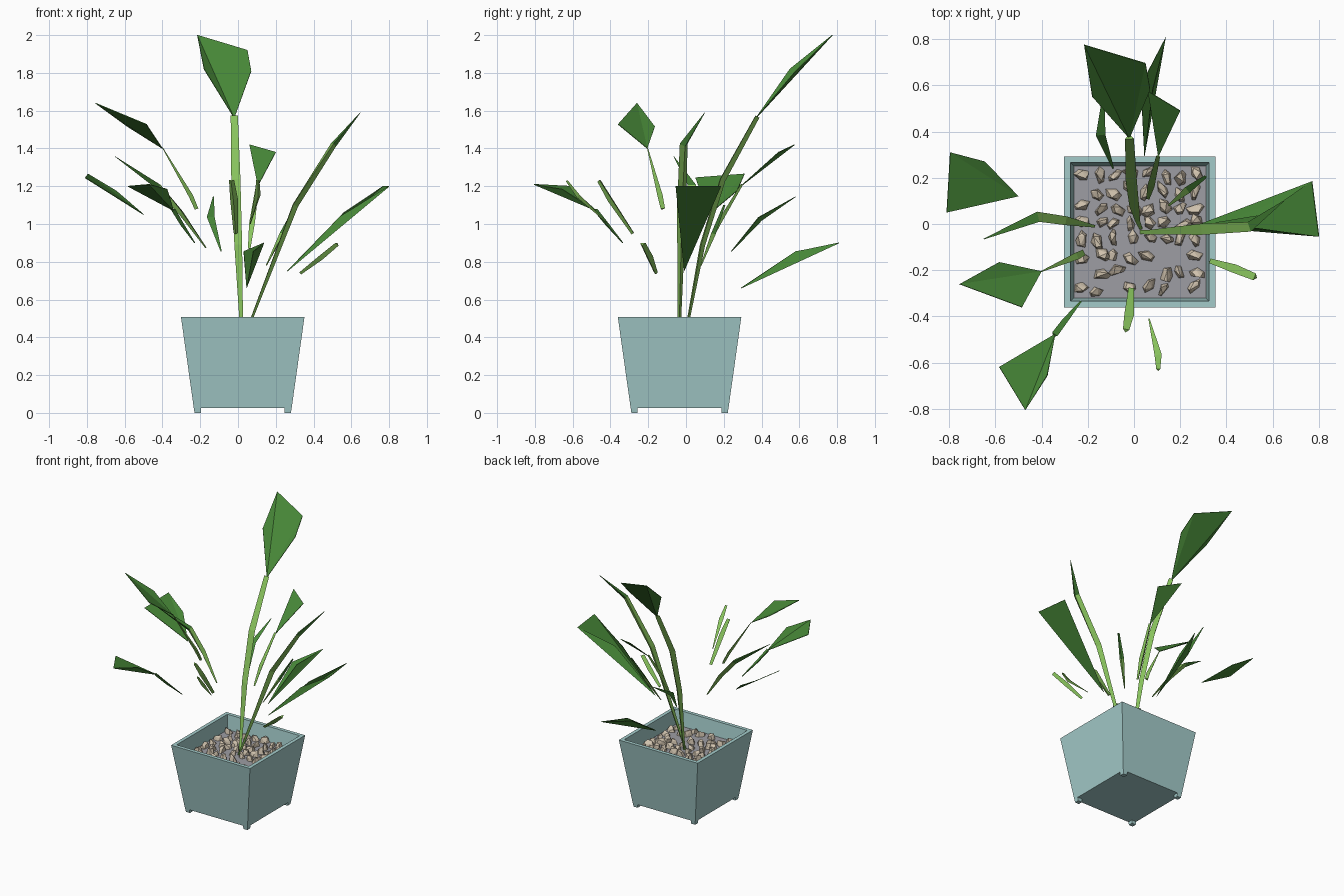
import bpy, bmesh, math, random
from mathutils import Vector

if "Cube" in bpy.data.objects:
    bpy.data.objects.remove(bpy.data.objects["Cube"])

random.seed(7)


def material(name, r, g, b):
    m = bpy.data.materials.new(name)
    m.diffuse_color = (r, g, b, 1)
    m.use_nodes = True
    m.node_tree.nodes["Principled BSDF"].inputs["Base Color"].default_value = m.diffuse_color
    return m


GLAZE = material("pale_teal_glaze", .37, .60, .59)
LEAF = material("leaf_green", .065, .25, .04)
STEM = material("stem_green", .25, .55, .11)
STONE = material("tan_stone", .63, .54, .42)
SOIL = material("grey_soil", .34, .34, .37)


def add_object(name, bm, *mats):
    bmesh.ops.recalc_face_normals(bm, faces=bm.faces[:])
    me = bpy.data.meshes.new(name)
    bm.to_mesh(me)
    bm.free()
    for m in mats:
        me.materials.append(m)
    ob = bpy.data.objects.new(name, me)
    bpy.context.collection.objects.link(ob)
    return ob


CX, CY = .025, -.034    # pot axis


def square(bm, half, z):
    return [bm.verts.new((CX + sx * half, CY + sy * half, z))
            for sx, sy in ((-1, -1), (1, -1), (1, 1), (-1, 1))]


def bridge(bm, a, b):
    n = len(a)
    for i in range(n):
        bm.faces.new((a[i], a[(i + 1) % n], b[(i + 1) % n], b[i]))


# Pot: tapered square shell, open at the top
bm = bmesh.new()
rings = [square(bm, h, z) for h, z in
         ((.259, .025), (.327, .508), (.300, .508), (.284, .39))]
for a, b in zip(rings, rings[1:]):
    bridge(bm, a, b)
bm.faces.new(rings[0])
bm.faces.new(rings[-1])
add_object("pot", bm, GLAZE)

# Four little feet under the pot corners
bm = bmesh.new()
for sx in (-1, 1):
    for sy in (-1, 1):
        loops = []
        for half, z in ((.255, 0), (.259, .026)):
            loops.append([bm.verts.new((CX + sx * u, CY + sy * v, z)) for u, v in
                          ((half, half), (.222, half), (.222, .222), (half, .222))])
        bridge(bm, *loops)
        bm.faces.new(loops[0])
        bm.faces.new(loops[1])
add_object("pot_feet", bm, GLAZE)

# Soil surface
bm = bmesh.new()
bm.faces.new(square(bm, .2855, .402))
add_object("soil", bm, SOIL)

# Angular stones: random convex hulls on a jittered grid
bm = bmesh.new()
N = 8
for i in range(N):
    for j in range(N):
        if random.random() < .1:
            continue
        x = CX - .245 + .49 * i / (N - 1) + random.uniform(-.014, .014)
        y = CY - .245 + .49 * j / (N - 1) + random.uniform(-.014, .014)
        ang = random.uniform(0, math.pi)
        a, b = random.uniform(.032, .045), random.uniform(.02, .03)
        pts = []
        for k in range(10):
            t = k * math.tau / 5 + random.uniform(-.4, .4)
            r = 1 if k < 5 else .65
            u, v = a * r * math.cos(t), b * r * math.sin(t)
            z = .398 if k < 5 else .415 + random.uniform(0, .03)
            pts.append(bm.verts.new((x + u * math.cos(ang) - v * math.sin(ang),
                                     y + u * math.sin(ang) + v * math.cos(ang), z)))
        hull = bmesh.ops.convex_hull(bm, input=pts)
        junk = {g for g in hull["geom_interior"] + hull["geom_unused"]
                if isinstance(g, bmesh.types.BMVert)}
        bmesh.ops.delete(bm, geom=list(junk), context='VERTS')
add_object("stones", bm, STONE)


def stem(name, path, leaf_from=99):
    """Three-sided tapered stalk; path rows are x, y, z, radius.
    Segments from leaf_from on are leaf green."""
    bm = bmesh.new()
    pts = [Vector(p[:3]) for p in path]
    loops = []
    for i, p in enumerate(path):
        d = (pts[min(i + 1, len(pts) - 1)] - pts[max(i - 1, 0)]).normalized()
        side = d.cross(Vector((0, 0, 1))).normalized()
        up = side.cross(d)
        loops.append([bm.verts.new(pts[i] + p[3] * (
            side * math.cos(t) + up * .7 * math.sin(t)))
            for t in (math.pi / 6, math.pi * 5 / 6, math.pi * 3 / 2)])
    for i in range(len(loops) - 1):
        bridge(bm, loops[i], loops[i + 1])
        bm.faces.ensure_lookup_table()
        for f in bm.faces[-3:]:
            f.material_index = int(i >= leaf_from)
    bm.faces.new(loops[0])
    bm.faces.new(loops[-1]).material_index = int(leaf_from < 99)
    add_object(name, bm, STEM, LEAF)


def blade(name, outline):
    """Flat leaf: fan from the first outline point, very thin."""
    bm = bmesh.new()
    vs = [bm.verts.new(p) for p in outline]
    for a, b in zip(vs[1:], vs[2:]):
        bm.faces.new((vs[0], a, b))
    mod = add_object(name, bm, LEAF).modifiers.new("thin", 'SOLIDIFY')
    mod.thickness = .004
    mod.offset = 0


# Tall back leaf on its long stalk
stem("tall_stem", [(.03, -.02, .40, .008), (.015, .015, .51, .012), (.0, .085, .89, .024),
                   (-.012, .19, 1.235, .028), (-.02, .375, 1.57, .022)])
blade("tall_leaf", [(-.02, .37, 1.56), (.07, .58, 1.81), (.05, .695, 1.92),
                    (-.216, .775, 2.0), (-.18, .55, 1.82)])

# Second rooted stalk, leaning right
stem("right_stem", [(.03, -.035, .40, .010), (.075, -.035, .51, .012), (.30, -.022, 1.1, .028),
                    (.505, -.01, 1.42, .025), (.648, .10, 1.59, .002)], 3)

# Broad leaf on the right
blade("right_leaf", [(.26, -.01, .75), (.54, -.02, 1.04), (.80, -.055, 1.2),
                     (.77, .185, 1.2), (.56, .04, 1.06)])

# Upper left leaf with thin stalk
stem("upper_left_stem", [(-.22, -.125, 1.08, .015), (-.25, -.14, 1.15, .018),
                         (-.40, -.205, 1.405, .003)])
blade("upper_left_leaf", [(-.40, -.205, 1.40), (-.485, -.36, 1.528),
                          (-.755, -.26, 1.64), (-.583, -.165, 1.515)])

# Far left leaf
blade("far_left_leaf", [(-.50, .12, 1.05), (-.81, .05, 1.245),
                        (-.795, .31, 1.265), (-.645, .27, 1.175)])

# Front left leaf with short stalk
stem("front_left_stem", [(-.23, -.335, .90, .004), (-.30, -.42, 1.0, .014),
                         (-.345, -.48, 1.075, .016)], 0)
blade("front_left_leaf", [(-.34, -.475, 1.07), (-.375, -.655, 1.185),
                          (-.47, -.805, 1.21), (-.583, -.618, 1.2)])

# Back leaf with stalk
stem("back_stem", [(.06, .11, .87, .008), (.075, .17, 1.0, .018), (.105, .295, 1.21, .010)])
blade("back_leaf", [(.105, .29, 1.2), (.20, .49, 1.38), (.06, .575, 1.42)])

# Low back leaf
blade("low_back_leaf", [(.045, .29, .66), (.08, .58, .855),
                        (.138, .81, .9), (.03, .60, .855)])

# Narrow pointed leaves
stem("left_narrow_leaf", [(-.17, -.01, .875, .006), (-.30, .015, 1.06, .022),
                          (-.42, .03, 1.2, .026), (-.65, -.065, 1.357, .002)], 2)
stem("back_narrow_leaf", [(-.09, .24, .855, .004), (-.145, .39, 1.03, .024),
                          (-.13, .58, 1.145, .003)], 0)
stem("front_narrow_leaf", [(-.012, -.28, .95, .014), (-.022, -.40, 1.13, .024),
                           (-.035, -.46, 1.23, .016)])
stem("low_right_narrow_leaf", [(.33, -.16, .74, .012), (.44, -.195, .825, .022),
                               (.525, -.23, .895, .018)])
stem("front_small_leaf", [(.065, -.41, 1.0, .003), (.105, -.57, 1.15, .018),
                          (.105, -.63, 1.23, .010)])
stem("inner_small_leaf", [(.15, .08, .78, .004), (.235, .15, .95, .018),
                          (.31, .205, 1.1, .008)], 1)
